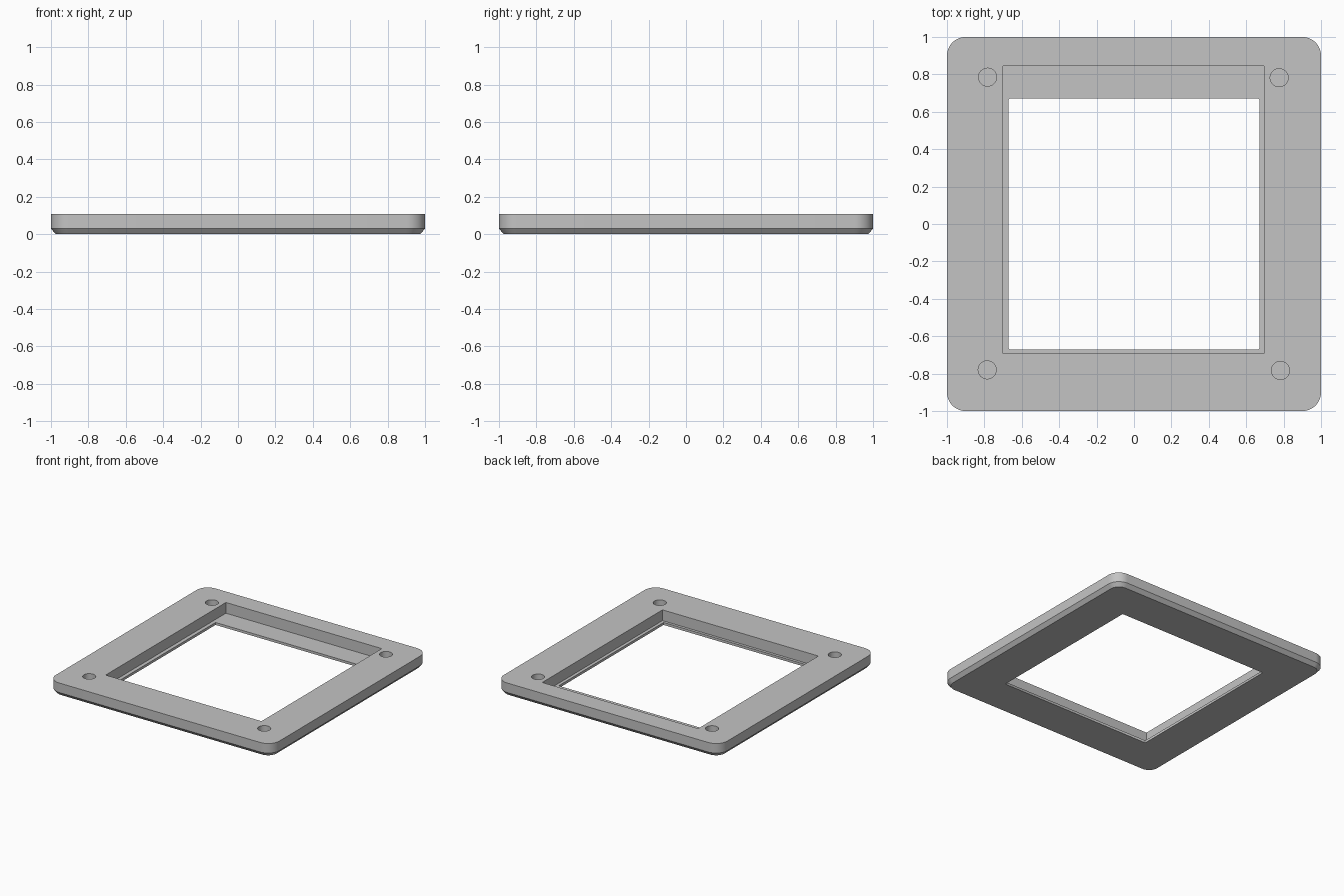
import bpy, bmesh, math

cube = bpy.data.objects.get("Cube")
if cube:
    bpy.data.objects.remove(cube, do_unlink=True)

grey = bpy.data.materials.new("plain_grey")
grey.use_nodes = True
colour = (0.55, 0.55, 0.55, 1)
grey.diffuse_color = colour
grey.node_tree.nodes["Principled BSDF"].inputs["Base Color"].default_value = colour

HEIGHT = 0.107
LIP = 0.02


def rounded(x0, x1, y0, y1, r, steps):
    """Counter-clockwise outline of a rectangle with rounded corners."""
    corners = [(x1 - r, y1 - r), (x0 + r, y1 - r), (x0 + r, y0 + r), (x1 - r, y0 + r)]
    pts = []
    for q, (cx, cy) in enumerate(corners):
        for i in range(steps + 1):
            a = math.pi / 2 * (q + i / steps)
            pts.append((cx + r * math.cos(a), cy + r * math.sin(a)))
    return pts


def loft(name, layers):
    """Closed solid through equal-length outlines, given as (z, outline)."""
    bm = bmesh.new()
    rings = [[bm.verts.new((x, y, z)) for x, y in pts] for z, pts in layers]
    n = len(rings[0])
    for low, high in zip(rings, rings[1:]):
        for i in range(n):
            j = (i + 1) % n
            bm.faces.new((low[i], low[j], high[j], high[i]))
    bm.faces.new(rings[0][::-1])
    bm.faces.new(rings[-1])
    mesh = bpy.data.meshes.new(name)
    bm.to_mesh(mesh)
    bm.free()
    mesh.materials.append(grey)
    obj = bpy.data.objects.new(name, mesh)
    bpy.context.collection.objects.link(obj)
    return obj


# Square plate with rounded corners and a chamfered underside
BEVEL = 0.025
edge = 1 - BEVEL
full = rounded(-1, 1, -1, 1, 0.1, 12)
small = rounded(-edge, edge, -edge, edge, 0.1 - BEVEL, 12)
frame = loft("frame", [(0, small), (0.03, full), (HEIGHT, full)])

# Window opening, offset panel recess and blind screw holes
window = rounded(-0.67, 0.67, -0.67, 0.67, 0.006, 2)
recess = [(-0.7, -0.692), (0.695, -0.692), (0.695, 0.845), (-0.7, 0.845)]
cutters = [
    loft("window_cutter", [(-0.1, window), (0.2, window)]),
    loft("recess_cutter", [(LIP, recess), (0.2, recess)]),
]
for cx, cy in [(-0.783, 0.785), (0.776, 0.782), (-0.785, -0.78), (0.783, -0.783)]:
    hole = rounded(cx - 0.048, cx + 0.048, cy - 0.048, cy + 0.048, 0.047, 8)
    cutters.append(loft("hole_cutter", [(0.03, hole), (0.2, hole)]))

# Cut the openings and remove the helpers
bpy.context.view_layer.objects.active = frame
frame.select_set(True)
for cutter in cutters:
    mod = frame.modifiers.new("cut", "BOOLEAN")
    mod.operation = "DIFFERENCE"
    mod.solver = "EXACT"
    mod.object = cutter
    bpy.ops.object.modifier_apply(modifier=mod.name)
    bpy.data.objects.remove(cutter, do_unlink=True)

bpy.ops.object.shade_smooth_by_angle(angle=math.radians(30))
